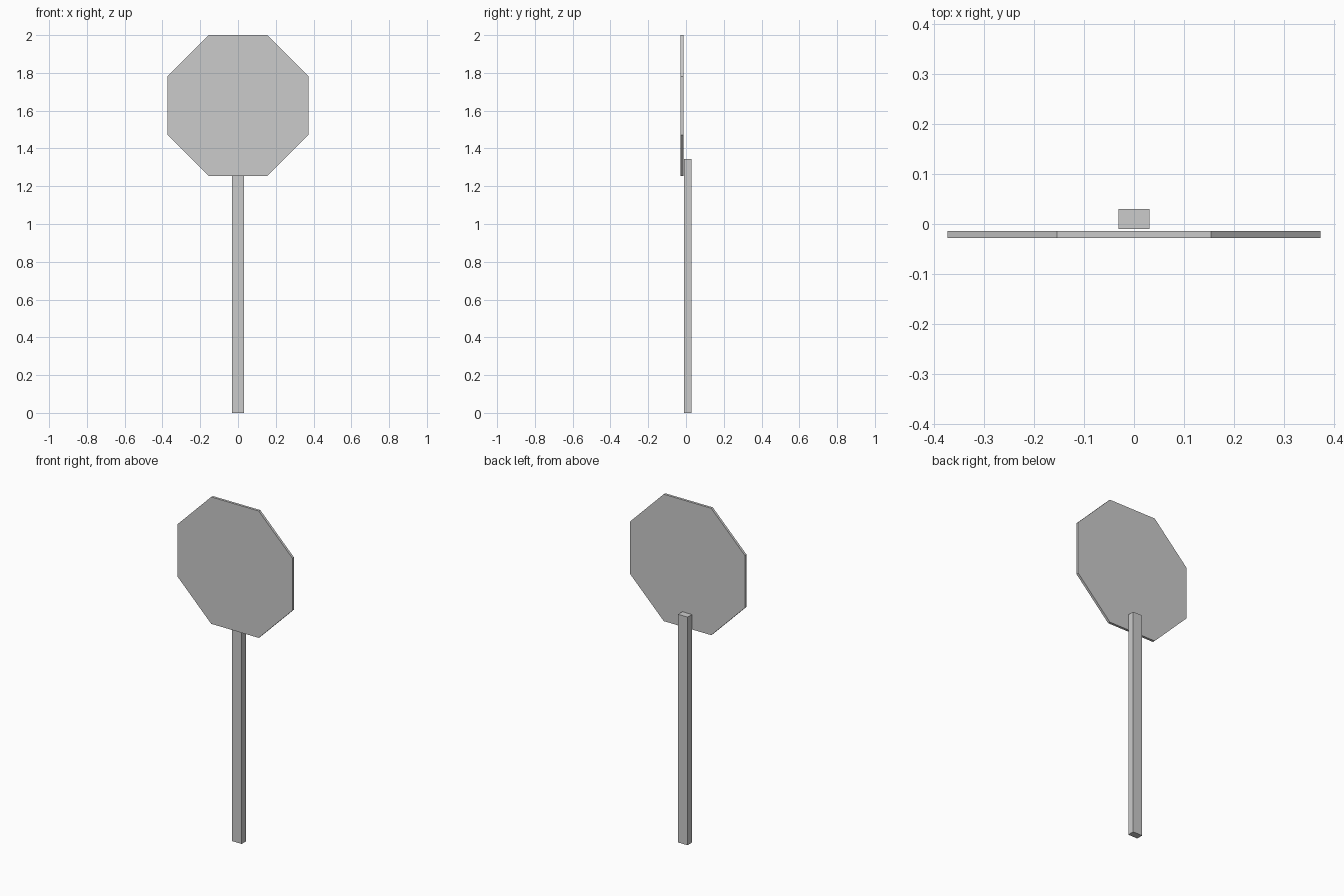
import bpy
from math import cos, pi

if "Cube" in bpy.data.objects:
    bpy.data.objects.remove(bpy.data.objects["Cube"])

# Post: rectangular bar standing on the ground behind the plate
POST_HEIGHT = 1.343
bpy.ops.mesh.primitive_cube_add(size=1, location=(0, 0.01, POST_HEIGHT / 2))
post = bpy.context.object
post.name = "post"
post.scale = (0.062, 0.04, POST_HEIGHT)

# Sign plate: thin octagon with flat edges at top, bottom and sides
APOTHEM = 0.3735
bpy.ops.mesh.primitive_cylinder_add(
    vertices=8, radius=APOTHEM / cos(pi / 8), depth=0.0145)
plate = bpy.context.object
plate.name = "sign_plate"

# Turn the octagon by half a side, then stand it up facing the front
plate.rotation_euler = (0, 0, pi / 8)
bpy.ops.object.transform_apply(location=False, rotation=True, scale=False)
xs = [abs(v.co.x) for v in plate.data.vertices]
if max(xs) > APOTHEM + 0.01:
    plate.rotation_euler = (0, 0, pi / 8)
    bpy.ops.object.transform_apply(location=False, rotation=True, scale=False)
plate.rotation_euler = (pi / 2, 0, 0)
plate.location = (0, -0.021, 2 - APOTHEM)
